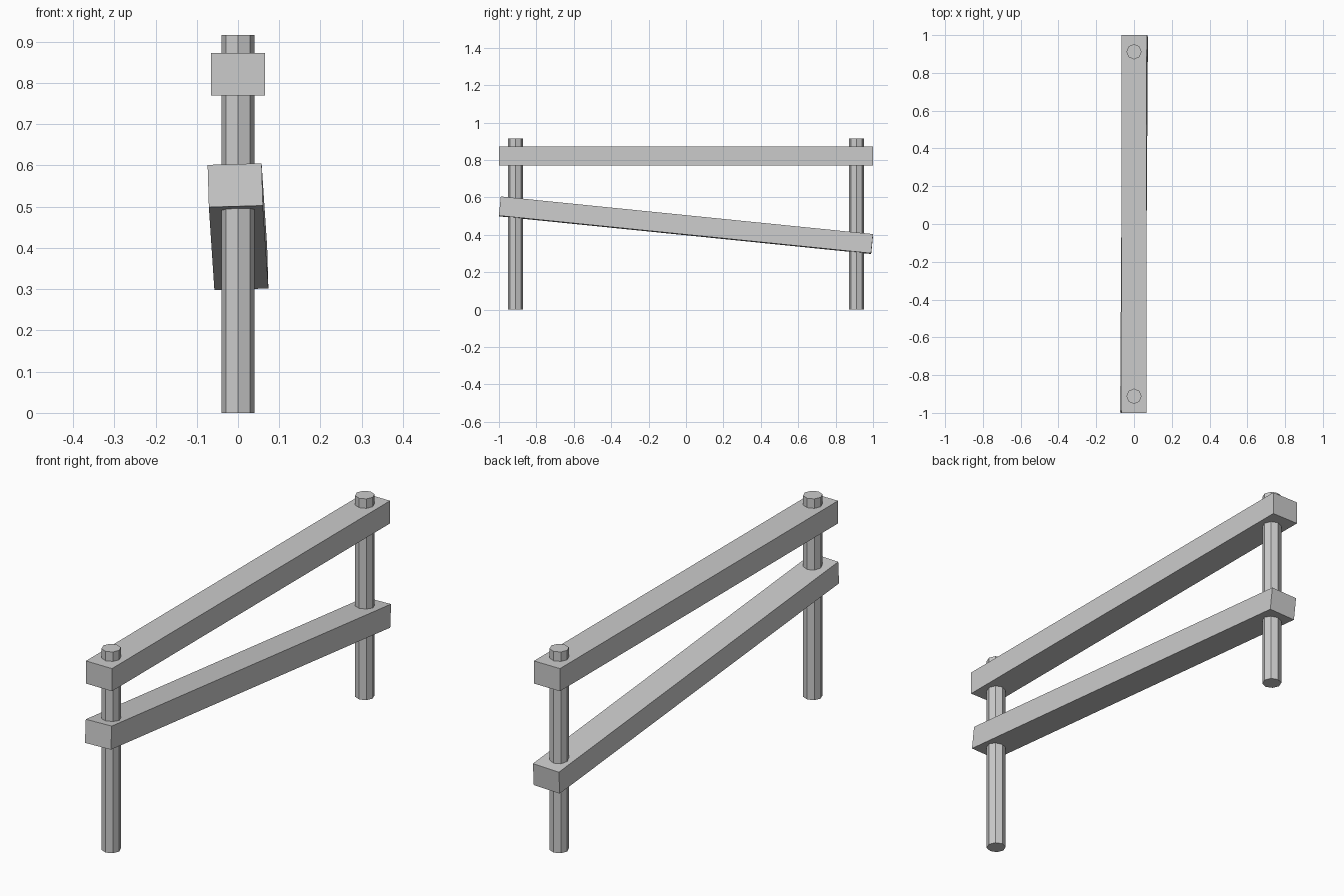
import bpy
from mathutils import Matrix, Vector

if "Cube" in bpy.data.objects:
    bpy.data.objects.remove(bpy.data.objects["Cube"])


def post(name, y):
    # eight-sided post with corners on the axes
    bpy.ops.mesh.primitive_cylinder_add(vertices=8, radius=0.0405, depth=0.916,
                                        location=(0, y, 0.458))
    bpy.context.object.name = name


def rail(name, start, end, up, width=0.131, height=0.103):
    # square beam between two end centres, rolled to follow the up vector
    start, end = Vector(start), Vector(end)
    along = (end - start).normalized()
    side = along.cross(Vector(up)).normalized()
    top = side.cross(along)
    rot = Matrix((side, along, top)).transposed().to_4x4()
    size = Matrix.Diagonal((width, (end - start).length, height, 1))
    bpy.ops.mesh.primitive_cube_add(size=1)
    ob = bpy.context.object
    ob.name = name
    ob.data.transform(rot @ size)
    ob.location = (start + end) / 2


# Posts
post("front_post", -0.912)
post("back_post", 0.912)

# Level top rail and sagging, slightly twisted lower rail
rail("top_rail", (0, -1, 0.8215), (0, 1, 0.8215), (0, 0, 1))
rail("lower_rail", (-0.0067, -0.995, 0.552), (0.0067, 0.995, 0.351),
     (-0.003, 0.01, 0.102))
